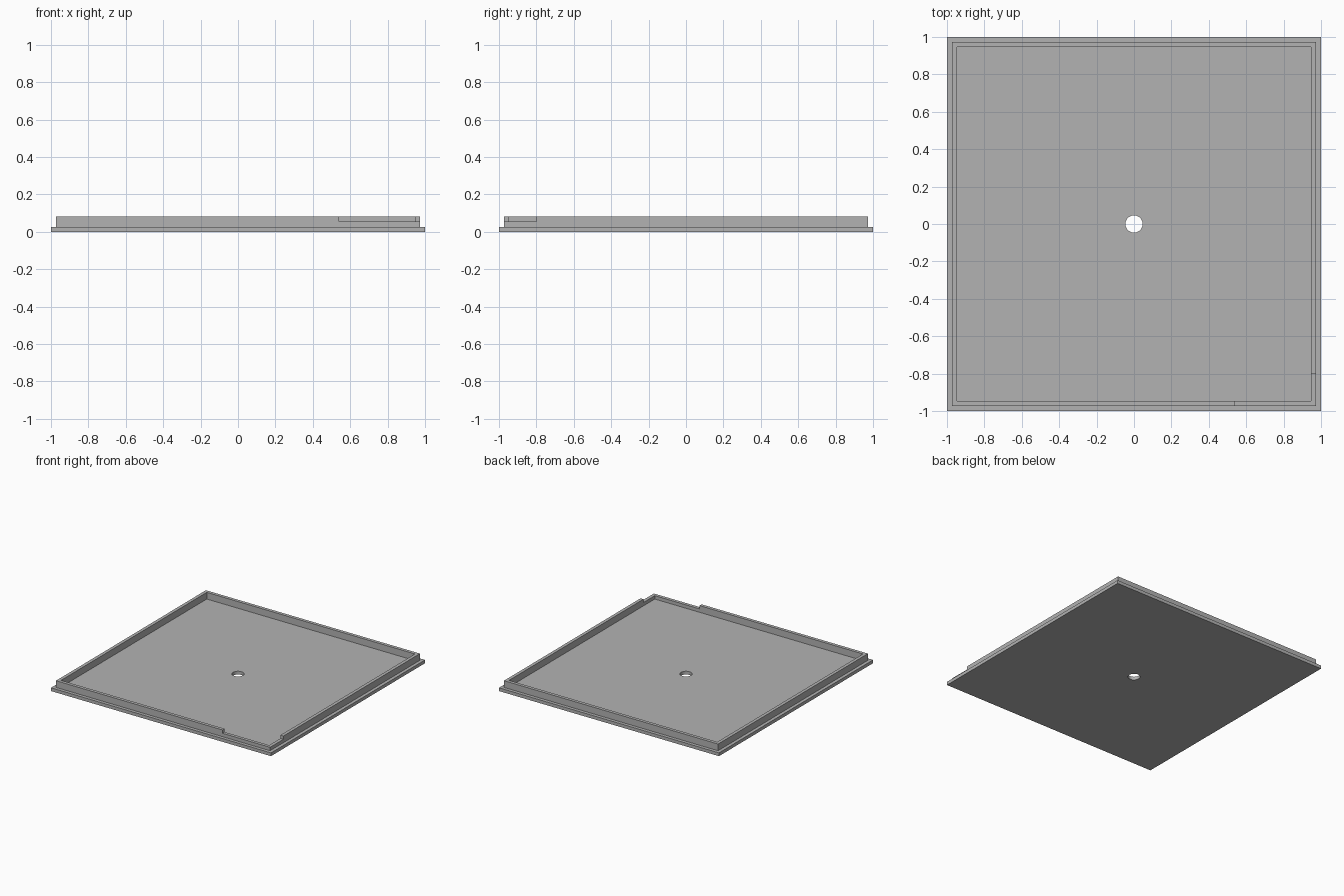
import bpy

cube = bpy.data.objects.get("Cube")
if cube:
    bpy.data.objects.remove(cube, do_unlink=True)

PLATE_TOP, NOTCH_FLOOR, RIM_TOP = 0.027, 0.055, 0.082
RIM_OUTER, RIM_INNER = 0.973, 0.946

# Single grey finish
grey = bpy.data.materials.new("plain grey")
grey.use_nodes = True
colour = (0.45, 0.45, 0.45, 1)
grey.diffuse_color = colour
grey.node_tree.nodes["Principled BSDF"].inputs["Base Color"].default_value = colour


def box(name, low, high):
    """Box spanning two opposite corners."""
    centre = [(a + b) / 2 for a, b in zip(low, high)]
    bpy.ops.mesh.primitive_cube_add(size=1, location=centre)
    obj = bpy.context.object
    obj.name = name
    obj.scale = [b - a for a, b in zip(low, high)]
    bpy.ops.object.transform_apply(location=True, rotation=False, scale=True)
    obj.data.materials.append(grey)
    return obj


def cut(target, cutter):
    """Subtract a hidden helper from a part."""
    cutter.hide_render = True
    cutter.hide_set(True)
    cutter.display_type = 'WIRE'
    mod = target.modifiers.new(cutter.name, 'BOOLEAN')
    mod.operation = 'DIFFERENCE'
    mod.solver = 'EXACT'
    mod.object = cutter
    bpy.context.view_layer.objects.active = target
    bpy.ops.object.modifier_apply(modifier=mod.name)
    bpy.data.objects.remove(cutter, do_unlink=True)


# Base plate with a round centre hole
plate = box("base_plate", (-1, -1, 0), (1, 1, PLATE_TOP))
bpy.ops.mesh.primitive_cylinder_add(vertices=48, radius=0.046, depth=0.3)
hole = bpy.context.object
hole.name = "hole_cutter"
hole.data.materials.append(grey)
cut(plate, hole)

# Raised rim, open in the middle and lowered at the front left corner
rim = box("raised_rim", (-RIM_OUTER, -RIM_OUTER, PLATE_TOP), (RIM_OUTER, RIM_OUTER, RIM_TOP))
cut(rim, box("inside_cutter", (-RIM_INNER, -RIM_INNER, -1), (RIM_INNER, RIM_INNER, 1)))
cut(rim, box("notch_cutter", (0.54, -1.2, NOTCH_FLOOR), (1.2, -0.8, 1)))

# Smooth hole wall, crisp edges elsewhere
bpy.ops.object.select_all(action='DESELECT')
plate.select_set(True)
bpy.context.view_layer.objects.active = plate
bpy.ops.object.shade_smooth_by_angle()
